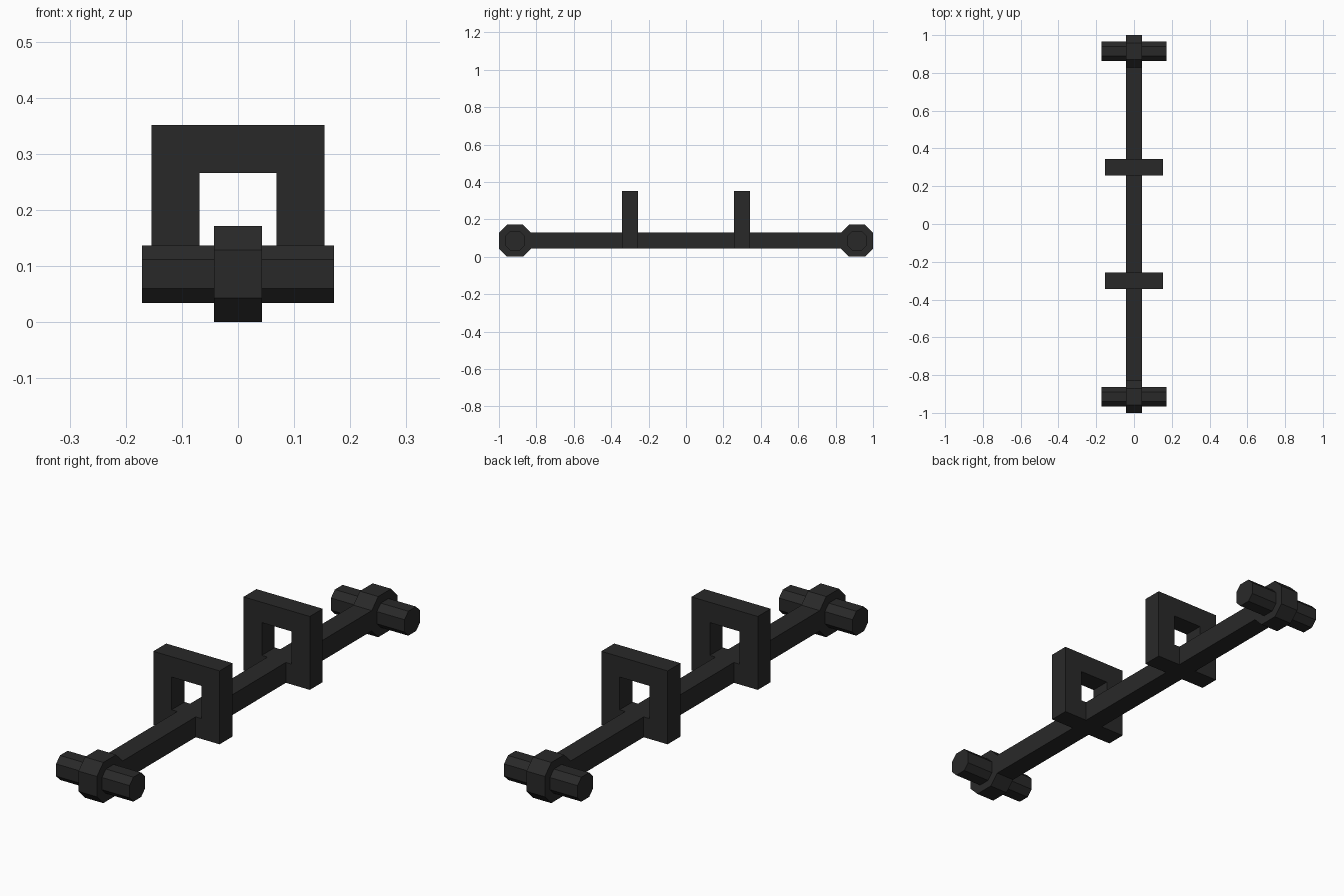
import bpy, bmesh

if "Cube" in bpy.data.objects:
    bpy.data.objects.remove(bpy.data.objects["Cube"])

U = 0.0856                 # bar thickness, shared by all parts
AXIS_Z = U                 # height of the rail centre line
HUB_Y = 1 - U              # hub centre
FRAME_Y = 0.30

mat = bpy.data.materials.new("dark_metal")
mat.diffuse_color = (0.022, 0.022, 0.022, 1)
mat.use_nodes = True
mat.node_tree.nodes["Principled BSDF"].inputs["Base Color"].default_value = mat.diffuse_color


def finish(name, bm):
    bmesh.ops.recalc_face_normals(bm, faces=bm.faces)
    me = bpy.data.meshes.new(name)
    bm.to_mesh(me)
    bm.free()
    me.materials.append(mat)
    ob = bpy.data.objects.new(name, me)
    bpy.context.collection.objects.link(ob)
    return ob


def extrude(bm, faces, vec):
    res = bmesh.ops.extrude_face_region(bm, geom=faces, use_keep_orig=True)
    verts = [g for g in res["geom"] if isinstance(g, bmesh.types.BMVert)]
    bmesh.ops.translate(bm, verts=verts, vec=vec)


def box(name, y0, y1):
    h = U / 2
    bm = bmesh.new()
    ring = [(-h, -h), (h, -h), (h, h), (-h, h)]
    f = bm.faces.new([bm.verts.new((x, y0, AXIS_Z + z)) for x, z in ring])
    extrude(bm, [f], (0, y1 - y0, 0))
    return finish(name, bm)


def octagon_bar(name, y, r, x0, x1):
    # Square with half-width corners cut off, extruded along x
    c = r / 2
    ring = [(-c, -r), (c, -r), (r, -c), (r, c), (c, r), (-c, r), (-r, c), (-r, -c)]
    bm = bmesh.new()
    f = bm.faces.new([bm.verts.new((x0, y + a, AXIS_Z + b)) for a, b in ring])
    extrude(bm, [f], (x1 - x0, 0, 0))
    return finish(name, bm)


def square_frame(name, y):
    # Square ring whose bottom bar lines up with the rail
    outer, inner = 0.1545, 0.1545 - U
    zc = AXIS_Z - U / 2 + outer
    corners = [(-1, -1), (1, -1), (1, 1), (-1, 1)]
    bm = bmesh.new()
    o, i = [[bm.verts.new((a * s, y - U / 2, zc + b * s)) for a, b in corners]
            for s in (outer, inner)]
    faces = [bm.faces.new((o[k], o[(k + 1) % 4], i[(k + 1) % 4], i[k])) for k in range(4)]
    extrude(bm, faces, (0, U, 0))
    return finish(name, bm)


# Rail between the two frames
box("rail_middle", -FRAME_Y + U / 2, FRAME_Y - U / 2)

for side, s in (("front", -1), ("back", 1)):
    # Rail from frame to hub
    box(f"rail_{side}", s * (FRAME_Y + U / 2), s * (HUB_Y - U))
    # Upright square loop
    square_frame(f"{side}_frame", s * FRAME_Y)
    # Octagonal hub with a peg on each side
    octagon_bar(f"{side}_hub", s * HUB_Y, U, -U / 2, U / 2)
    for lr, t in (("left", -1), ("right", 1)):
        octagon_bar(f"{side}_{lr}_peg", s * HUB_Y, 0.0514, t * U / 2, t * 2 * U)
